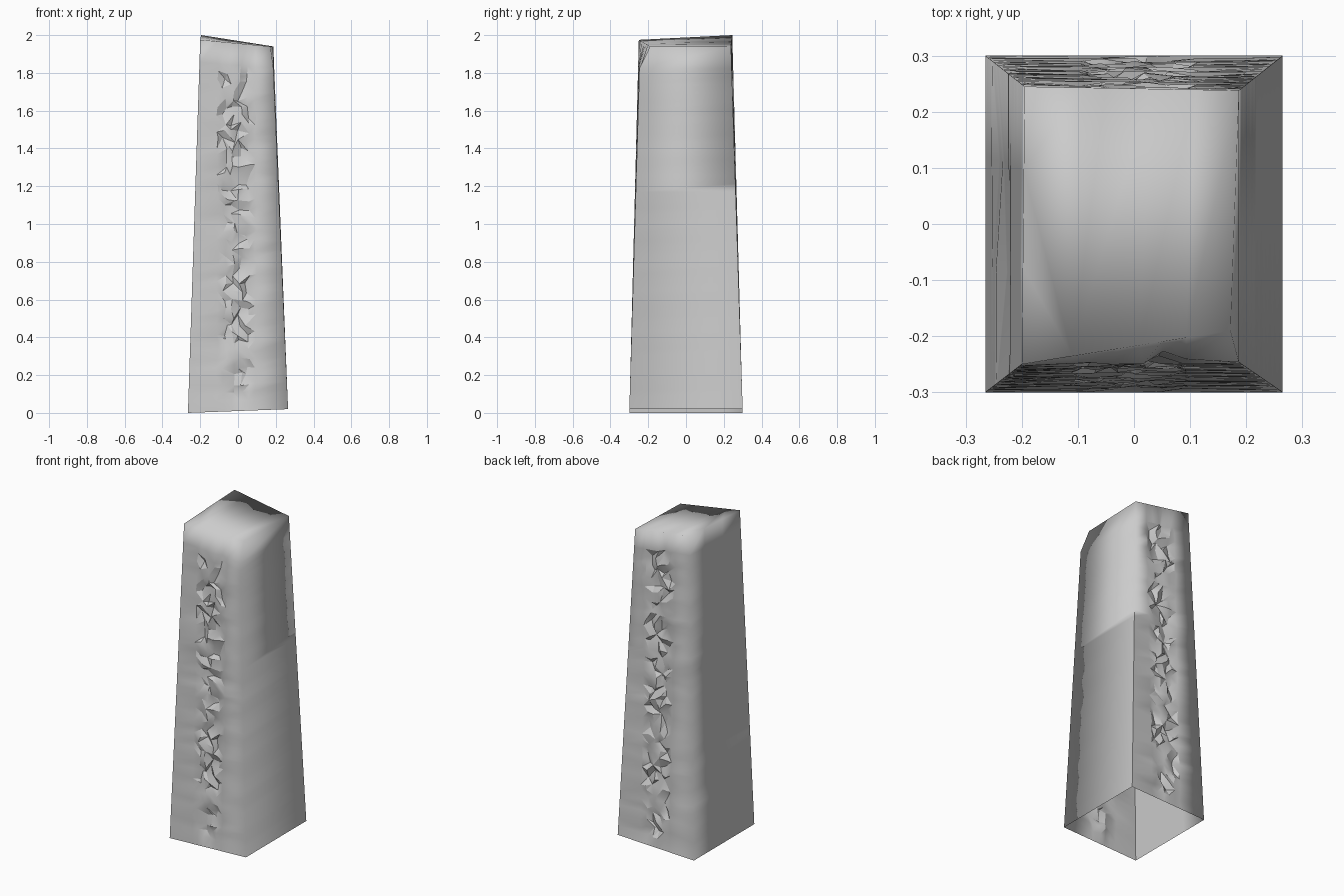
import bpy, bmesh, math, random
from mathutils import Vector

if "Cube" in bpy.data.objects:
    bpy.data.objects.remove(bpy.data.objects["Cube"])

random.seed(7)

stone = bpy.data.materials.new("grey_stone")
stone.diffuse_color = (0.6, 0.6, 0.6, 1)
stone.use_nodes = True
stone.node_tree.nodes["Principled BSDF"].inputs["Base Color"].default_value = stone.diffuse_color

# corner posts of the tapered block: front-left, front-right, back-right, back-left
BASE = [Vector(p) for p in [(-.265, -.3, 0), (.265, -.3, .02), (.265, .3, .02), (-.265, .3, 0)]]
TOP = [Vector(p) for p in [(-.2, -.25, 1.975), (.182, -.243, 1.94), (.187, .238, 1.94), (-.195, .245, 2.0)]]
CHIP = Vector((.172, -.19, 1.94))        # broken top corner, front right
ROWS = 42
levels = [0] + [.03 + .91 * i / (ROWS - 2) for i in range(ROWS - 1)] + [1]
STRIP = [-.11, -.07, -.03, .01, .05, .093]   # columns of the carved strip

bm = bmesh.new()


def corner(k, row):
    if k == 1 and row == ROWS:
        return CHIP.copy()
    return BASE[k].lerp(TOP[k], levels[row])


posts = [[bm.verts.new(corner(k, r)) for r in range(ROWS + 1)] for k in range(4)]
carved = set()


def skin(columns, is_carved):
    """Join neighbouring vertex columns into faces."""
    for c in range(len(columns) - 1):
        for r in range(ROWS):
            a, b = columns[c], columns[c + 1]
            q = [a[r], b[r], b[r + 1], a[r + 1]]
            if is_carved and 0 < c < len(columns) - 2 and 0 < r < ROWS - 1:
                s = random.randint(0, 1)     # random diagonal for chipped facets
                q = q[s:] + q[:s]
                carved.add(bm.faces.new((q[0], q[1], q[2])))
                carved.add(bm.faces.new((q[0], q[2], q[3])))
            else:
                bm.faces.new(q)


def carved_side(left, right, inward):
    """Front or back wall with two columns of rough carving."""
    xs = STRIP if inward > 0 else [-x for x in STRIP]
    columns = [posts[left]]
    for i, x in enumerate(xs):
        col = []
        for r in range(ROWS + 1):
            a, b = posts[left][r].co, posts[right][r].co
            p = a.lerp(b, (x - a.x) / (b.x - a.x))
            if 0 < r < ROWS:
                edge = i in (0, len(xs) - 1)
                p.x += random.uniform(-.007, .007) if edge else random.uniform(-.014, .014)
                if 1 < r < ROWS - 1:
                    p.z += random.uniform(-.014, .014)
                p.y += inward * (random.uniform(0, .008) if edge
                                 else random.choice([0, .004, .016, .022]))
            col.append(bm.verts.new(p))
        columns.append(col)
    columns.append(posts[right])
    skin(columns, True)


def plain_side(a, b, dents):
    """Side wall; dents = (fraction across, z low, z high, inward depth)."""
    columns = [posts[a]]
    for s, low, high, depth in dents:
        col = []
        for r in range(ROWS + 1):
            p = posts[a][r].co.lerp(posts[b][r].co, s)
            if low < p.z < high:
                p.x -= math.copysign(depth, p.x)
            col.append(bm.verts.new(p))
        columns.append(col)
    columns.append(posts[b])
    skin(columns, False)


carved_side(0, 1, 1)
plain_side(1, 2, [])
carved_side(2, 3, -1)
plain_side(3, 0, [(.3, .35, 1.15, .012), (.65, .6, 1.3, .018)])

# sloping top; the underside is open
bm.edges.ensure_lookup_table()
rim = [e for e in bm.edges if e.is_boundary and min(v.co.z for v in e.verts) > 1.5]
bmesh.ops.holes_fill(bm, edges=rim, sides=0)

# soft shading over the block, crisp creases in carving and along chipped edges
bm.normal_update()
back_right = set(posts[2])
front_left = set(posts[0])
for f in bm.faces:
    f.smooth = True
for e in bm.edges:
    angle = e.calc_face_angle(0)
    z = (e.verts[0].co.z + e.verts[1].co.z) / 2
    if any(f in carved for f in e.link_faces) and angle > .4:
        e.smooth = False
    if all(v in back_right for v in e.verts) and z < 1.2:
        e.smooth = False
    if all(v in front_left for v in e.verts):
        e.smooth = False

mesh = bpy.data.meshes.new("carved_standing_stone")
bm.to_mesh(mesh)
bm.free()
mesh.materials.append(stone)
obj = bpy.data.objects.new("carved_standing_stone", mesh)
bpy.context.collection.objects.link(obj)
